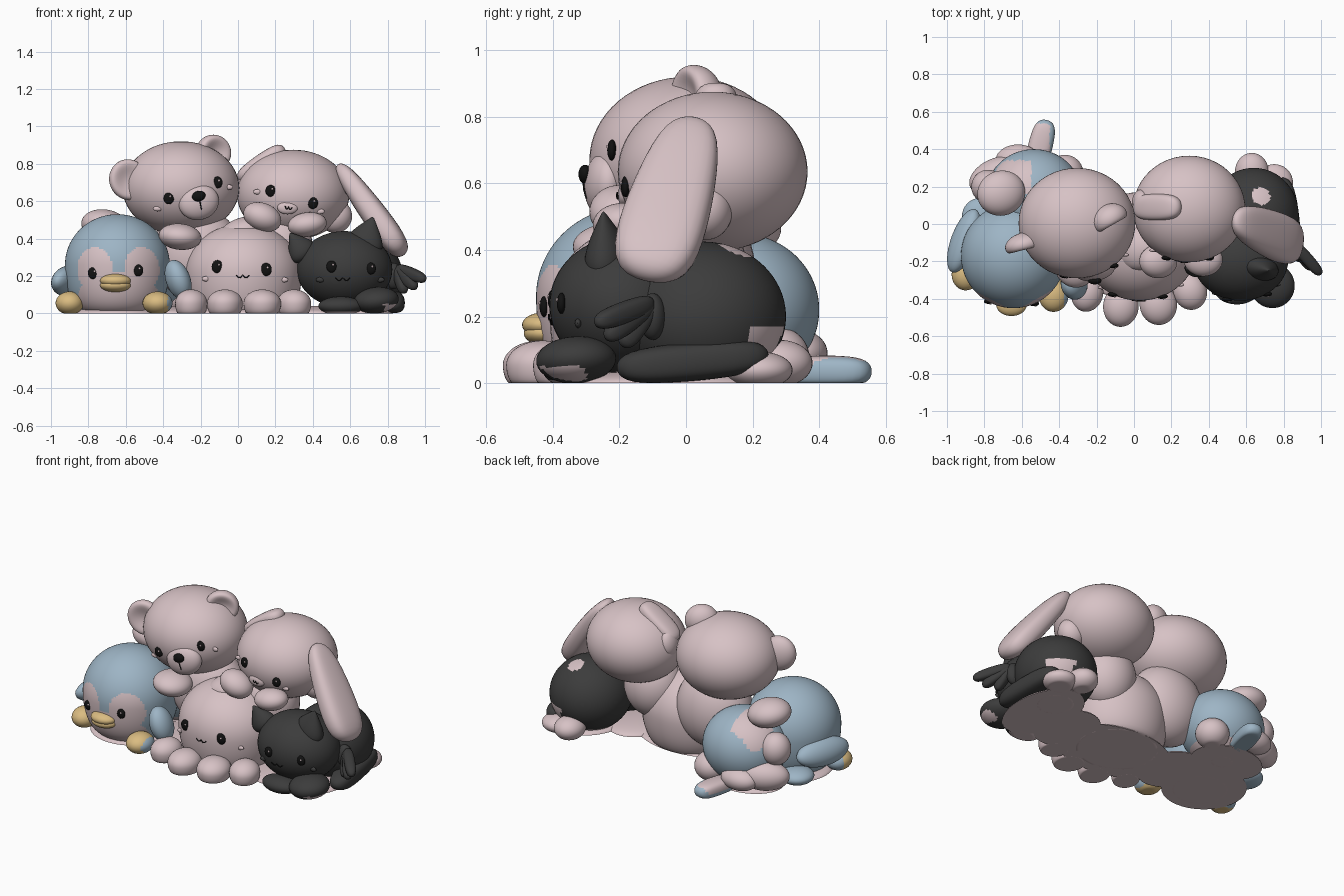
import bpy
import bmesh
from math import sqrt, radians, degrees, sin, pi
from mathutils import Vector, Euler

cube = bpy.data.objects.get("Cube")
if cube:
    bpy.data.objects.remove(cube)


def material(name, r, g, b):
    m = bpy.data.materials.new(name)
    m.use_nodes = True
    m.diffuse_color = (r, g, b, 1)
    bsdf = m.node_tree.nodes["Principled BSDF"]
    bsdf.inputs["Base Color"].default_value = (r, g, b, 1)
    bsdf.inputs["Roughness"].default_value = 0.9
    return m


PINK = material("soft pink", 0.68, 0.54, 0.56)
BLUE = material("soft blue", 0.34, 0.46, 0.56)
DARK = material("charcoal", 0.045, 0.045, 0.045)
GOLD = material("pale yellow", 0.70, 0.50, 0.22)
BLACK = material("black", 0.006, 0.006, 0.006)
meshes = []


def blob(name, c, r, mats, rot=(0, 0, 0), shape=None, rule=None, seg=36):
    """Stuffed ellipsoid, pressed flat on the floor; second colour where rule holds."""
    bm = bmesh.new()
    bmesh.ops.create_uvsphere(bm, u_segments=seg, v_segments=seg * 2 // 3, radius=1)
    turn = Euler([radians(a) for a in rot]).to_matrix()
    for v in bm.verts:
        p = shape(v.co.copy()) if shape else v.co
        v.co = turn @ Vector((p.x * r[0], p.y * r[1], p.z * r[2])) + Vector(c)
        v.co.z = max(v.co.z, 0)
    if rule:
        for f in bm.faces:
            f.material_index = int(bool(rule(f.calc_center_median())))
    me = bpy.data.meshes.new(name)
    bm.to_mesh(me)
    bm.free()
    for m in mats if isinstance(mats, tuple) else (mats,):
        me.materials.append(m)
    ob = bpy.data.objects.new(name, me)
    bpy.context.collection.objects.link(ob)
    meshes.append(ob)


def cupped(p):
    """Hollow the front of a round ear."""
    if p.y < 0:
        p.y *= 0.15 + 0.85 * (p.x ** 2 + p.z ** 2)
    return p


def pillow(p):
    """Blunt, squarer ends."""
    return p * (p.x ** 4 + p.y ** 4 + p.z ** 4) ** -0.14


def saggy(p):
    """Keep the lower half wide, as a heavy toy sits."""
    if p.z < 0:
        s = max(1 - p.z ** 2, 0.02) ** -0.3
        p.x *= s
        p.y *= s
    return p


def taper(k, base=lambda p: p):
    """Narrow a blob toward its top by factor k."""
    def f(p):
        p = base(p)
        s = 1 - k * p.z
        return Vector((p.x * s, p.y * s, p.z))
    return f


def front(body, x, z):
    """Point on the front surface of an ellipsoid."""
    c, r = body
    d = 1 - ((x - c[0]) / r[0]) ** 2 - ((z - c[2]) / r[2]) ** 2
    return Vector((x, c[1] - r[1] * sqrt(max(d, 0)), z))


def line(name, pts, mat, thick=0.003):
    cu = bpy.data.curves.new(name, "CURVE")
    cu.dimensions = "3D"
    cu.bevel_depth = thick
    cu.bevel_resolution = 1
    sp = cu.splines.new("POLY")
    sp.points.add(len(pts) - 1)
    for q, p in zip(sp.points, pts):
        q.co = (*p, 1)
    cu.materials.append(mat)
    ob = bpy.data.objects.new(name, cu)
    bpy.context.collection.objects.link(ob)


def face(who, body, eyes, cheeks=(), cheek_mat=PINK, size=0.028):
    """Bead eyes with a glint, plus raised cheek patches."""
    for side, (x, z) in zip(("right", "left"), eyes):
        p = front(body, x, z)
        blob(f"{who}_eye_{side}", p, (size, 0.014, size * 1.12), BLACK, seg=18)
        glint = p + Vector((0.008, -0.013, 0.01))
        blob(f"{who}_glint_{side}", glint, (0.006, 0.004, 0.006), PINK, seg=9)
    for side, (x, z) in zip(("right", "left"), cheeks):
        blob(f"{who}_cheek_{side}", front(body, x, z), (0.024, 0.01, 0.014), cheek_mat, seg=15)


def mouth(who, body, x, z, w=0.03, tilt=0.0):
    pts = []
    for i in range(13):
        t = i / 6 - 1
        dz = -0.014 * abs(sin(pi * t)) + tilt * t * w
        pts.append(front(body, x + t * w, z + dz) + Vector((0, -0.002, 0)))
    line(f"{who}_mouth", pts, BLACK)


# Bear: head, muzzle, ears, resting paw, body hidden behind
bear = ((-0.305, 0.005, 0.67), (0.312, 0.295, 0.25))
blob("bear_head", *bear, PINK, seg=48)
blob("bear_body", (-0.22, 0.02, 0.32), (0.24, 0.19, 0.25), PINK)
blob("bear_muzzle", (-0.21, -0.245, 0.595), (0.11, 0.06, 0.095), PINK, (0, -15, 10))
blob("bear_nose", (-0.21, -0.303, 0.627), (0.037, 0.02, 0.028), BLACK, (0, -15, 0), seg=18)
line("bear_muzzle_seam", [(-0.205, -0.309, 0.61), (-0.2, -0.306, 0.58), (-0.195, -0.299, 0.555)], BLACK)
blob("bear_ear_right", (-0.585, -0.11, 0.715), (0.105, 0.065, 0.11), PINK, (0, -30, 14), cupped)
blob("bear_ear_left", (-0.13, 0.025, 0.86), (0.1, 0.08, 0.095), PINK, (0, 15, 30), cupped)
blob("bear_paw", (-0.31, -0.22, 0.41), (0.115, 0.12, 0.07), PINK, (0, 6, 0))
blob("bear_hip", (-0.71, 0.165, 0.47), (0.13, 0.12, 0.085), PINK, (0, 10, 20))
face("bear", bear, [(-0.37, 0.615), (-0.11, 0.70)], [(-0.43, 0.56), (-0.05, 0.675)])

# Rabbit: head, paws, one hanging ear and one folded ear
rabbit = ((0.295, 0.08, 0.635), (0.3, 0.285, 0.24))
blob("rabbit_head", *rabbit, PINK, seg=48)
blob("rabbit_body", (0.22, 0.01, 0.35), (0.18, 0.17, 0.2), PINK)
snout = ((0.265, -0.185, 0.565), (0.055, 0.02, 0.035))
blob("rabbit_muzzle", *snout, PINK)
blob("rabbit_paw_right", (0.13, -0.2, 0.515), (0.105, 0.09, 0.075), PINK, (0, 22, 0))
blob("rabbit_paw_left", (0.37, -0.19, 0.475), (0.105, 0.09, 0.065), PINK, (0, -8, 0))
blob("rabbit_arm", (0.02, -0.13, 0.43), (0.13, 0.12, 0.08), PINK, (0, -20, 0))
blob("rabbit_shoulder", (0.52, 0.06, 0.52), (0.09, 0.08, 0.09), PINK)
blob("rabbit_ear_left", (0.71, -0.045, 0.555), (0.068, 0.125, 0.305), PINK,
     (-14, -36, 0), taper(0.2, pillow))
blob("rabbit_ear_right", (0.125, 0.09, 0.8), (0.15, 0.072, 0.05), PINK, (0, -35, 0), pillow)
blob("rabbit_ear_tip", (0.04, 0.115, 0.7), (0.05, 0.07, 0.085), PINK, (0, 8, 0))
face("rabbit", rabbit, [(0.175, 0.655), (0.40, 0.59)], [(0.105, 0.65), (0.44, 0.545)])
mouth("rabbit", snout, 0.27, 0.57, 0.018, -0.2)

# Round middle toy with four paws along the floor
middle = ((0.03, -0.12, 0.215), (0.31, 0.29, 0.265))
blob("middle_body", *middle, PINK, shape=saggy, seg=48)
paws = [(-0.25, -0.37, 0.085, 0.1), (-0.07, -0.44, 0.095, 0.11),
        (0.13, -0.43, 0.1, 0.11), (0.3, -0.36, 0.09, 0.1)]
for i, (x, y, rx, ry) in enumerate(paws):
    blob(f"middle_paw_{i + 1}", (x, y, 0.055), (rx, ry, 0.073), PINK, (0, 0, x * 60), saggy)
face("middle", middle, [(-0.11, 0.25), (0.15, 0.235)], [(-0.17, 0.185), (0.245, 0.18)], size=0.031)
mouth("middle", middle, 0.025, 0.205, 0.035)


# Penguin: blue body with a painted two-lobed face
def penguin_face(p):
    lobes = [(-0.765, 0.235, 0.095, 0.12), (-0.515, 0.235, 0.095, 0.12), (-0.64, 0.09, 0.215, 0.135)]
    return p.z < 0.004 or p.y < -0.2 and any(
        ((p.x - x) / a) ** 2 + ((p.z - z) / b) ** 2 < 1 for x, z, a, b in lobes)


penguin = ((-0.645, -0.17, 0.26), (0.28, 0.28, 0.27))
blob("penguin_body", *penguin, (BLUE, PINK), shape=saggy, rule=penguin_face, seg=132)
for part, y, z, rz in (("upper", -0.43, 0.175, 0.037), ("lower", -0.425, 0.15, 0.036)):
    blob(f"penguin_beak_{part}", (-0.655, y, z), (0.082, 0.062, rz), GOLD)
face("penguin", penguin, [(-0.775, 0.215), (-0.535, 0.23)])
blob("penguin_foot_right", (-0.9, -0.27, 0.055), (0.075, 0.085, 0.062), (GOLD, BLUE),
     rule=lambda p: p.y > -0.23)
blob("penguin_foot_left", (-0.43, -0.38, 0.055), (0.08, 0.09, 0.062), (GOLD, BLUE),
     rule=lambda p: p.x > -0.375)
blob("penguin_wing_right", (-0.91, -0.09, 0.175), (0.065, 0.18, 0.085), BLUE, (0, 25, -20))
blob("penguin_wing_left", (-0.32, -0.32, 0.18), (0.065, 0.085, 0.11), BLUE, (0, -20, 10))
blob("penguin_tail", (-0.82, 0.04, 0.05), (0.1, 0.1, 0.05), BLUE)

# Blue toy at the back with pink limbs
blob("back_toy_body", (-0.535, 0.16, 0.22), (0.255, 0.24, 0.23), (BLUE, PINK), seg=72,
     rule=lambda p: p.z < 0.07 or (-0.74 < p.x < -0.55 and 0.16 < p.y < 0.34 and p.z > 0.28))
blob("back_toy_foot", (-0.5, 0.42, 0.035), (0.065, 0.14, 0.048), (PINK, BLUE), (0, 0, -14), pillow,
     rule=lambda p: p.y > 0.535 or p.x > -0.45 or p.z < 0.03)
blob("back_toy_arm", (-0.74, 0.26, 0.11), (0.15, 0.09, 0.09), PINK, (0, 0, 25))
blob("back_toy_hand", (-0.78, 0.2, 0.27), (0.09, 0.09, 0.1), PINK)
blob("back_toy_leg", (-0.62, 0.34, 0.09), (0.12, 0.085, 0.07), PINK)
blob("back_toy_hip", (-0.37, 0.27, 0.08), (0.1, 0.1, 0.09), PINK)

# Dark cat: head, body, limbs, tail
cat = ((0.57, -0.19, 0.235), (0.255, 0.22, 0.205))
blob("cat_head", *cat, DARK, seg=48)
blob("cat_body", (0.64, 0.05, 0.2), (0.24, 0.25, 0.225), (DARK, PINK), seg=72,
     rule=lambda p: p.z < 0.03 or (p.y > 0.19 and p.z < 0.17 and p.x > 0.69)
     or (p - Vector((0.68, 0.15, 0.4))).length < 0.05)
blob("cat_ear_right", (0.325, -0.23, 0.36), (0.065, 0.05, 0.085), DARK, (0, -35, 15), taper(0.7))
blob("cat_ear_left", (0.69, -0.24, 0.415), (0.085, 0.055, 0.105), DARK, (0, 18, -15), taper(0.7))
blob("cat_paw_right", (0.55, -0.35, 0.04), (0.12, 0.08, 0.05), (DARK, PINK),
     rule=lambda p: p.z < 0.01)
blob("cat_paw_left", (0.74, -0.33, 0.07), (0.12, 0.12, 0.07), (DARK, PINK), (0, -6, 25),
     rule=lambda p: p.z < 0.05 and p.y < -0.3 and p.x > 0.78)
blob("cat_tail", (0.81, 0.02, 0.065), (0.075, 0.23, 0.058), DARK, (5, 0, 6), pillow)
blob("cat_foot", (0.75, 0.22, 0.04), (0.1, 0.1, 0.055), PINK)
blob("cat_rear_paw", (0.63, 0.28, 0.06), (0.09, 0.1, 0.07), PINK)
face("cat", cat, [(0.5, 0.25), (0.71, 0.24)], [(0.44, 0.18), (0.76, 0.18)], DARK)
mouth("cat", cat, 0.56, 0.19, 0.04)

# Bat wing: stuffed fingers fanning out from the shoulder
root = Vector((0.85, -0.1, 0.245))
for i, tip in enumerate(((1.0, -0.27, 0.18), (0.95, -0.24, 0.135), (0.89, -0.19, 0.11))):
    along = Vector(tip) - root
    rot = [degrees(a) for a in along.to_track_quat("Z", "Y").to_euler()]
    blob(f"cat_wing_finger_{i + 1}", root + along / 2, (0.032, 0.032, along.length / 2), DARK,
         rot, pillow, seg=24)
blob("cat_wing_root", (0.83, -0.1, 0.2), (0.05, 0.04, 0.07), DARK)

# Merged flat undersides
bases = [("penguin", -0.65, -0.14, 0.25, 0.25), ("middle", 0.03, -0.15, 0.38, 0.26),
         ("cat", 0.64, -0.06, 0.19, 0.3), ("back_toy", -0.56, 0.17, 0.23, 0.18),
         ("right_join", -0.36, -0.1, 0.18, 0.22), ("left_join", 0.41, -0.12, 0.18, 0.22)]
for who, x, y, rx, ry in bases:
    blob(f"{who}_base", (x, y, 0), (rx, ry, 0.04), PINK)

# Smooth shading with crisp floor edges
bpy.ops.object.select_all(action="DESELECT")
for ob in meshes:
    ob.select_set(True)
bpy.context.view_layer.objects.active = meshes[0]
bpy.ops.object.shade_smooth_by_angle(angle=radians(45))
